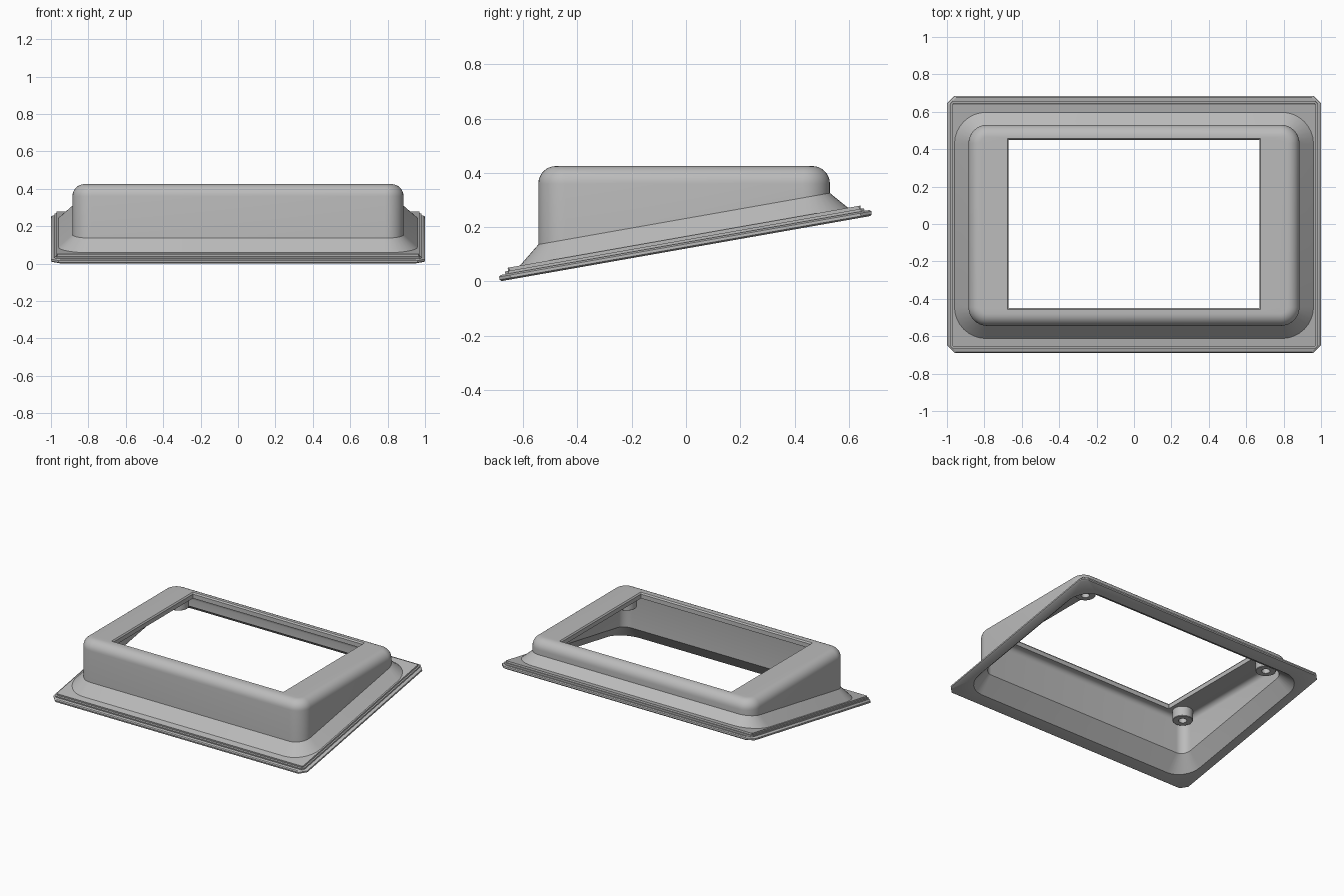
import bpy, bmesh, math

if "Cube" in bpy.data.objects:
    bpy.data.objects.remove(bpy.data.objects["Cube"])

SLOPE = math.tan(math.radians(10))
SEG = 8          # segments per rounded corner
BASE = 0.121     # height of the tilted underside at y = 0

grey = bpy.data.materials.new("light grey plastic")
grey.diffuse_color = (0.5, 0.5, 0.5, 1)
grey.use_nodes = True
grey.node_tree.nodes["Principled BSDF"].inputs["Base Color"].default_value = grey.diffuse_color


def loop(hx, hy, r, z, cy=0.0, tilt=False, chamfer=False):
    """Rectangle with rounded or chamfered corners, flat or on the tilted plane."""
    pts = []
    for q, (sx, sy) in enumerate([(1, 1), (-1, 1), (-1, -1), (1, -1)]):
        a, b = q * math.pi / 2, (q + 1) * math.pi / 2
        for i in range(SEG + 1):
            t = i / SEG
            if chamfer:
                c = math.cos(a) * (1 - t) + math.cos(b) * t
                s = math.sin(a) * (1 - t) + math.sin(b) * t
            else:
                c, s = math.cos(a + (b - a) * t), math.sin(a + (b - a) * t)
            x = sx * (hx - r) + r * c
            y = cy + sy * (hy - r) + r * s
            pts.append((x, y, z + (SLOPE * y if tilt else 0)))
    return pts


def tilted(hx, hy, r, c, chamfer=False):
    return loop(hx, hy, r, c, -(c - BASE) * 0.17, True, chamfer)


def finish(name, bm):
    bmesh.ops.recalc_face_normals(bm, faces=bm.faces[:])
    me = bpy.data.meshes.new(name)
    bm.to_mesh(me)
    bm.free()
    ob = bpy.data.objects.new(name, me)
    bpy.context.collection.objects.link(ob)
    me.materials.append(grey)
    bpy.ops.object.select_all(action='DESELECT')
    ob.select_set(True)
    bpy.context.view_layer.objects.active = ob
    bpy.ops.object.shade_smooth_by_angle(angle=math.radians(30))
    return ob


def skin(name, loops):
    """Join consecutive loops, and the last back to the first."""
    bm = bmesh.new()
    rows = [[bm.verts.new(p) for p in l] for l in loops]
    n = len(rows[0])
    for k, a in enumerate(rows):
        b = rows[(k + 1) % len(rows)]
        for i in range(n):
            j = (i + 1) % n
            bm.faces.new((a[i], a[j], b[j], b[i]))
    return finish(name, bm)


def fillet(hx, hy, r, top, f, steps):
    """Loops that round a vertical wall over into a flat top."""
    out = []
    for i in range(steps + 1):
        a = math.pi / 2 * i / steps
        d = f * (1 - math.cos(a))
        out.append(loop(hx - d, hy - d, r - d, top - f + f * math.sin(a), -0.007))
    return out


# Tilted flange: underside, lip and raised plate
flange = [
    tilted(0.93, 0.597, 0.15, BASE),
    tilted(0.99, 0.680, 0.04, BASE, True),
    tilted(1.00, 0.686, 0.04, BASE + 0.006, True),
    tilted(1.00, 0.686, 0.04, BASE + 0.017, True),
    tilted(0.99, 0.680, 0.04, BASE + 0.023, True),
    tilted(0.98, 0.662, 0.012, BASE + 0.023, True),
    tilted(0.98, 0.662, 0.012, BASE + 0.033, True),
    tilted(0.97, 0.650, 0.005, BASE + 0.033, True),
    tilted(0.97, 0.650, 0.005, BASE + 0.045, True),
]
# Sloping skirt, upright wall, rounded top edge
outside = [
    tilted(0.96, 0.605, 0.17, BASE + 0.045),
    loop(0.885, 0.5375, 0.1, 0.232, -0.007, True),
] + fillet(0.885, 0.5375, 0.1, 0.425, 0.065, 8)
# Rectangular window with a fine bevel
window = [
    loop(0.677, 0.457, 0.003, 0.425),
    loop(0.670, 0.450, 0.003, 0.415),
    loop(0.670, 0.450, 0.003, 0.385),
]
# Hollow inside
inside = fillet(0.845, 0.4975, 0.065, 0.385, 0.035, 5)[::-1]
inside.append(loop(0.845, 0.4975, 0.065, 0.212, -0.007, True))

skin("bezel_shell", flange + outside + window + inside)

# Screw bosses with blind holes under the top
profile = [(0.066, 0.39), (0.066, 0.318), (0.063, 0.315),
           (0.027, 0.315), (0.027, 0.375)]
N = 32
for sx in (-1, 1):
    for sy in (-1, 1):
        bm = bmesh.new()
        rows = [[bm.verts.new((sx * 0.76 + r * math.cos(2 * math.pi * i / N),
                               sy * 0.4175 + r * math.sin(2 * math.pi * i / N), z))
                 for i in range(N)] for r, z in profile]
        for a, b in zip(rows, rows[1:]):
            for i in range(N):
                j = (i + 1) % N
                bm.faces.new((a[i], a[j], b[j], b[i]))
        bm.faces.new(rows[0])
        bm.faces.new(rows[-1])
        side = "right" if sx > 0 else "left"
        end = "back" if sy > 0 else "front"
        finish(f"screw_boss_{end}_{side}", bm)
